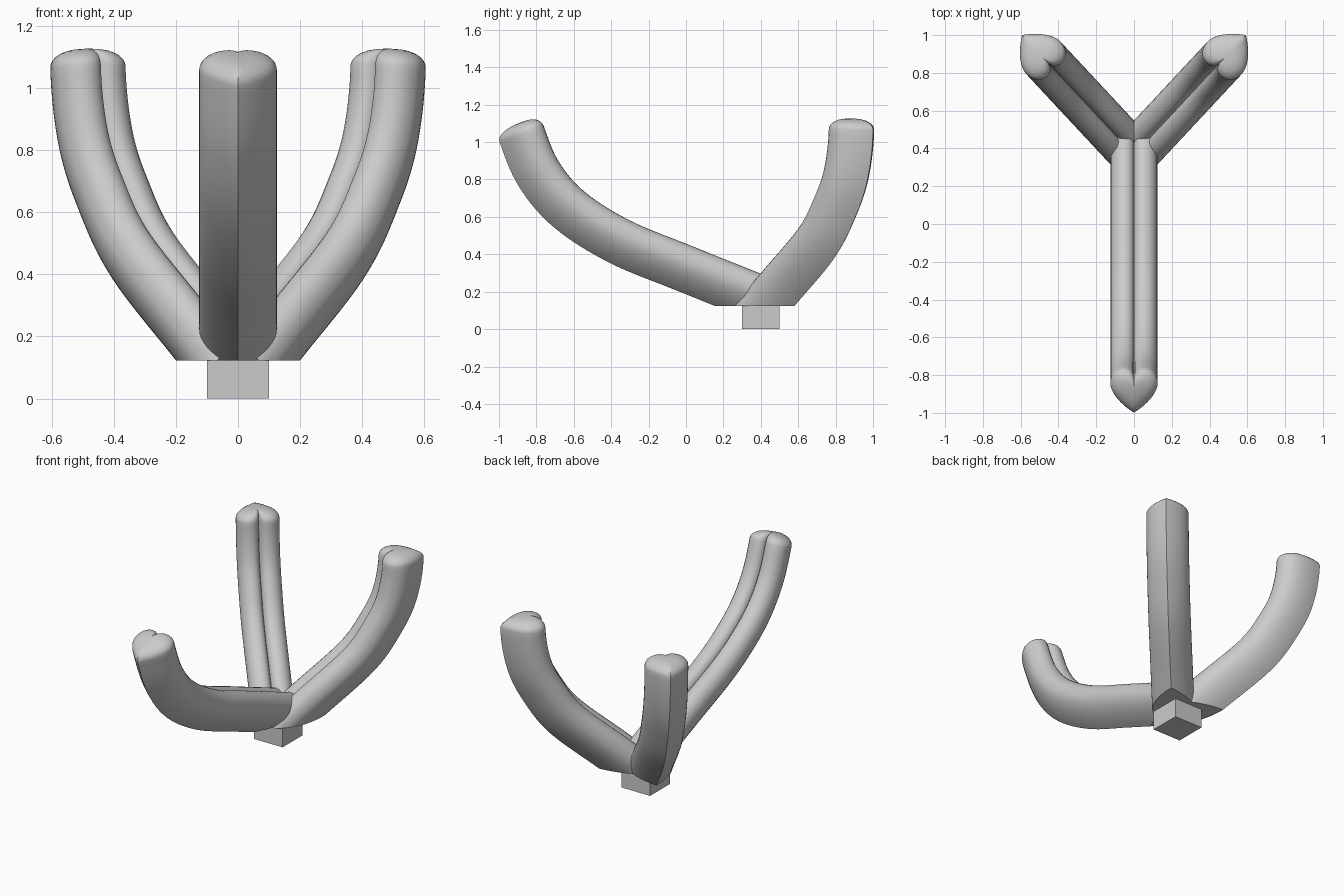
import bpy, bmesh, math
from mathutils import Vector, Matrix

if "Cube" in bpy.data.objects:
    bpy.data.objects.remove(bpy.data.objects["Cube"])

CUT_Z = 0.123


def bezier(a, b, c, d, t):
    s = 1 - t
    return tuple(s**3 * p + 3 * s * s * t * q + 3 * s * t * t * r + t**3 * w
                 for p, q, r, w in zip(a, b, c, d))


def heart(n=10):
    # u is across the arm, v points to the tip of the heart
    half = [bezier((0, .125), (.06, .085), (.125, .02), (.125, -.04), i / n) for i in range(n)]
    half += [bezier((.125, -.04), (.125, -.14), (.01, -.15), (0, -.085), i / n) for i in range(n + 1)]
    return half + [(-u, v) for u, v in half[-2:0:-1]]


def smooth_path(pts, end_dir, steps=8):
    # Catmull-Rom through the (distance, height) points, with a set end direction
    p = [Vector(q) for q in pts]
    m = [(p[min(i + 1, len(p) - 1)] - p[max(i - 1, 0)]) / 2 for i in range(len(p))]
    m[0] = p[1] - p[0]
    m[-1] = end_dir * (p[-1] - p[-2]).length
    out = []
    for i in range(len(p) - 1):
        for k in range(steps):
            q = bezier(p[i], p[i] + m[i] / 3, p[i + 1] - m[i + 1] / 3, p[i + 1], k / steps)
            out.append(Vector(q))
    return out + [p[-1]]


def arm(name, origin, heading, pts, end_angle, dome):
    end_dir = Vector((math.cos(end_angle), math.sin(end_angle)))
    path = smooth_path(pts, end_dir)
    profile = heart()
    # sections: centre, tangent, scale
    sections = []
    for i, c in enumerate(path):
        t = path[min(i + 1, len(path) - 1)] - path[max(i - 1, 0)]
        sections.append((c, t.normalized(), 1.0))
    sections[-1] = (path[-1], end_dir, 1.0)
    # domed end
    for k in range(1, 8):
        a = math.radians(k * 12)
        sections.append((path[-1] + end_dir * dome * math.sin(a), end_dir, math.cos(a) ** 0.8))
    bm = bmesh.new()
    rings = []
    for c, t, s in sections:
        out = Vector((t.y, -t.x))
        ring = []
        for u, v in profile:
            q = c + out * (-.03 + (v + .03) * s)
            ring.append(bm.verts.new((q.x, u * s, q.y)))
        rings.append(ring)
    n = len(profile)
    for a, b in zip(rings, rings[1:]):
        for j in range(n):
            bm.faces.new((a[j], a[(j + 1) % n], b[(j + 1) % n], b[j]))
    bm.faces.new(rings[0])
    bm.faces.new(rings[-1])
    # flat underside
    cut = bmesh.ops.bisect_plane(bm, geom=bm.verts[:] + bm.edges[:] + bm.faces[:],
                                 plane_co=(0, 0, CUT_Z), plane_no=(0, 0, 1), clear_inner=True)
    edges = [e for e in cut['geom_cut'] if isinstance(e, bmesh.types.BMEdge)]
    bmesh.ops.holes_fill(bm, edges=edges, sides=0)
    bmesh.ops.transform(bm, verts=bm.verts[:],
                        matrix=Matrix.Translation(origin) @ Matrix.Rotation(heading, 4, 'Z'))
    bmesh.ops.recalc_face_normals(bm, faces=bm.faces[:])
    mesh = bpy.data.meshes.new(name)
    bm.to_mesh(mesh)
    bm.free()
    ob = bpy.data.objects.new(name, mesh)
    bpy.context.collection.objects.link(ob)
    bpy.ops.object.select_all(action='DESELECT')
    ob.select_set(True)
    bpy.context.view_layer.objects.active = ob
    bpy.ops.object.shade_smooth_by_angle(angle=math.radians(35))


# long front arm
arm("front_arm", (0, .4, 0), -math.pi / 2,
    [(-.04, .144), (.4, .321), (.75, .465), (1.02, .635), (1.185, .825), (1.28, 1.045)],
    math.radians(70), .058)

# pair of steeper back arms
for side, heading in (("right", 47), ("left", 133)):
    arm("back_arm_" + side, (0, .365, 0), math.radians(heading),
        [(.03, .06), (.22, .225), (.489, .46), (.623, .649), (.707, .832), (.744, 1.067)],
        math.radians(88), .058)

# foot block
bpy.ops.mesh.primitive_cube_add(size=1, location=(0, .4, .065))
foot = bpy.context.object
foot.name = "foot_block"
foot.scale = (.2, .2, .13)
